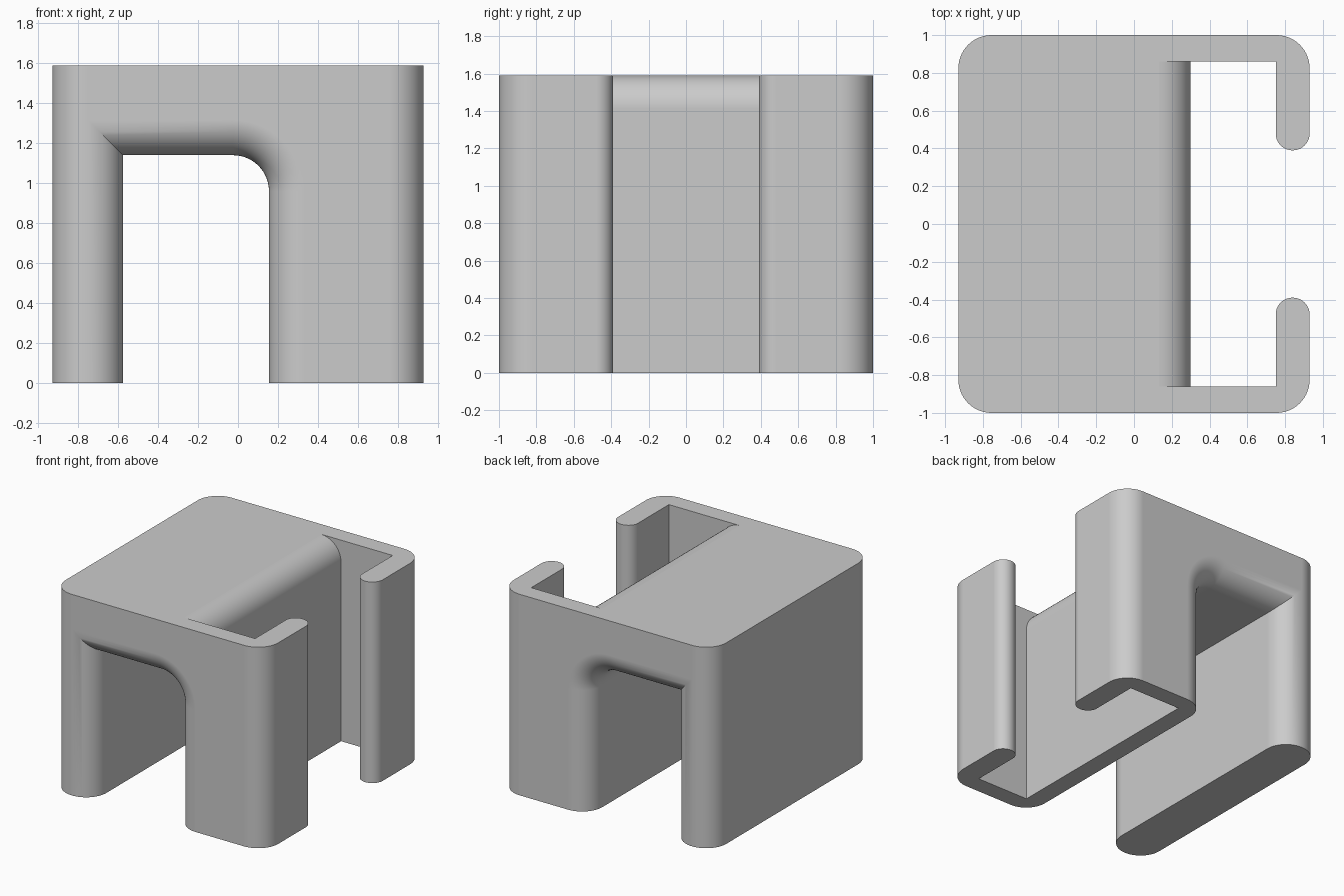
import bpy, bmesh
from math import sin, cos, pi, radians

if "Cube" in bpy.data.objects:
    bpy.data.objects.remove(bpy.data.objects["Cube"])

R = 0.176      # main fillet radius
N = 14         # segments per quarter turn
H = 1.59


def arc(cx, cy, r, a0, a1, n=N):
    return [(cx + r * cos(radians(a0 + (a1 - a0) * i / n)),
             cy + r * sin(radians(a0 + (a1 - a0) * i / n))) for i in range(n + 1)]


def loft(name, sections):
    """Skin a list of closed 3D loops and cap both ends."""
    bm = bmesh.new()
    loops = [[bm.verts.new(p) for p in s] for s in sections]
    for a, b in zip(loops, loops[1:]):
        for i in range(len(a)):
            j = (i + 1) % len(a)
            bm.faces.new((a[i], a[j], b[j], b[i]))
    bm.faces.new(loops[0])
    bm.faces.new(loops[-1])
    bmesh.ops.recalc_face_normals(bm, faces=bm.faces)
    mesh = bpy.data.meshes.new(name)
    bm.to_mesh(mesh)
    bm.free()
    ob = bpy.data.objects.new(name, mesh)
    bpy.context.collection.objects.link(ob)
    return ob


# Body plan: rounded block with the side opening and its round lips
half = [(0.5, 0.48)] + arc(0.84, 0.48, 0.09, 180, 360, 2 * N)
half += arc(0.93 - R, 1 - R, R, 0, 90) + arc(-0.93 + R, 1 - R, R, 90, 180)
plan = half + [(x, -y) for x, y in reversed(half)]
body = loft("clip_body", [[(x, y, z) for x, y in plan] for z in (0, H)])

# Cavity behind the lips, with a rounded upper edge on its inner wall
prof = [(0.752, -0.1), (0.30, -0.1)] + arc(0.30 - R, H - R, R, 0, 87)
prof += [(0.30 - R, H + 0.001), (0.30 - R, H + 0.1), (0.752, H + 0.1)]
cavity = loft("cavity_cutter", [[(x, y, z) for x, z in prof] for y in (-0.86, 0.86)])


# Channel through the body, flared at both mouths to round its edges
def channel_section(y, d):
    p = [(0.155 + d, -0.1)] + arc(-0.025, 0.96, 0.18 + d, 0, 90)
    p += [(-0.575 - d, 1.14 + d), (-0.575 - d, -0.1)]
    return [(x, y, z) for x, z in p]


mouth = [(-1.0005, R + 0.01)]
for i in range(1, N + 1):
    t = i / N * pi / 2
    mouth.append((-1 + R - R * cos(t), R - R * sin(t)))
stations = mouth + [(-y, d) for y, d in reversed(mouth)]
channel = loft("channel_cutter", [channel_section(y, d) for y, d in stations])

# Cut the body and keep the result as plain mesh
for cutter in (cavity, channel):
    mod = body.modifiers.new("cut", 'BOOLEAN')
    mod.operation = 'DIFFERENCE'
    mod.solver = 'EXACT'
    mod.object = cutter
    cutter.hide_render = True
bpy.context.view_layer.update()
result = bpy.data.meshes.new_from_object(
    body.evaluated_get(bpy.context.evaluated_depsgraph_get()))
body.modifiers.clear()
body.data = result
for cutter in (cavity, channel):
    bpy.data.objects.remove(cutter)

# Smooth fillets, crisp edges
bpy.context.view_layer.objects.active = body
body.select_set(True)
bpy.ops.object.shade_smooth_by_angle(angle=radians(30))
wn = body.modifiers.new("weighted_normals", 'WEIGHTED_NORMAL')
wn.keep_sharp = True
